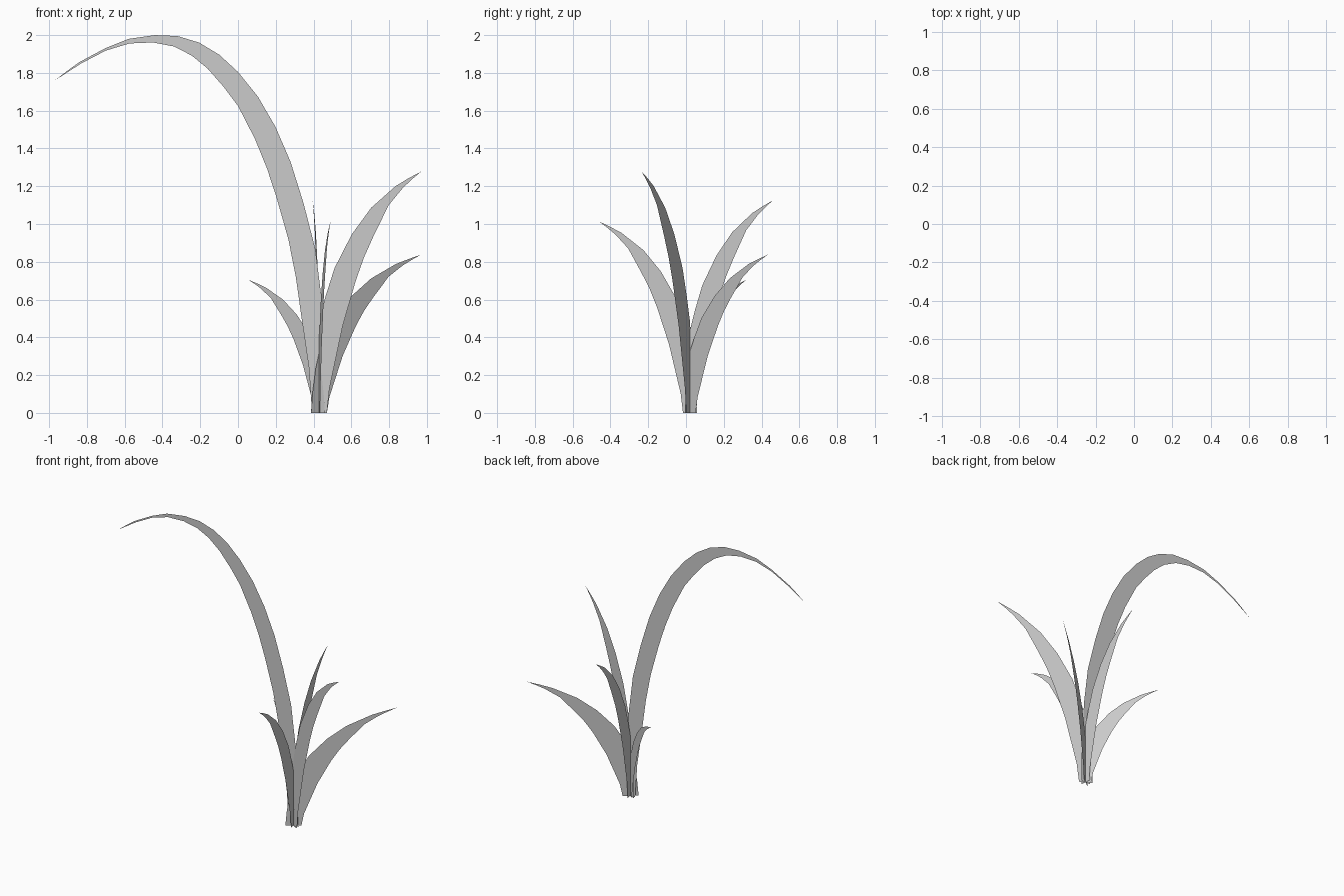
import bpy
from mathutils import Vector

if "Cube" in bpy.data.objects:
    bpy.data.objects.remove(bpy.data.objects["Cube"])

ROOT = Vector((0.43, 0.02, 0.0))


def make_blade(name, tip_x, tip_y, height, upper, lower):
    """Flat upright leaf: edges are given as (fraction of reach, fraction of height)."""
    reach = Vector((tip_x, tip_y, 0)) - ROOT
    up = Vector((0, 0, height))
    rows = list(zip(upper, lower))
    verts = [ROOT + reach * s + up * z for pair in rows for s, z in pair]
    verts.append(ROOT + reach + up * TIP[name])
    n = len(rows)
    faces = [(2 * i, 2 * i + 1, 2 * i + 3, 2 * i + 2) for i in range(n - 1)]
    faces.append((2 * n - 2, 2 * n - 1, 2 * n))
    mesh = bpy.data.meshes.new(name)
    mesh.from_pydata(verts, [], faces)
    mesh.update()
    obj = bpy.data.objects.new(name, mesh)
    bpy.context.collection.objects.link(obj)


# Shared outline of the short leaves
upper = [(-.08, 0), (-.065, .13), (-.035, .28), (0, .385), (.06, .48), (.15, .6),
         (.32, .74), (.51, .85), (.75, .94), (.88, .973)]
lower = [(.075, 0), (.1, .1), (.16, .22), (.23, .36), (.36, .55), (.44, .645),
         (.53, .73), (.68, .86), (.82, .932), (.91, .968)]

short_leaves = {
    "leaf_right_front": (0.97, -0.235, 1.278),
    "leaf_right_back": (0.97, 0.434, 0.838),
    "leaf_left_back": (0.055, 0.32, 0.705),
    "leaf_back": (0.395, 0.46, 1.125),
    "leaf_front": (0.49, -0.46, 1.013),
}
TIP = {name: 1.0 for name in short_leaves}
for name, (x, y, h) in short_leaves.items():
    make_blade(name, x, y, h, upper, lower)

# Long arching leaf, edges read in (x, z)
outer = [(.467, 0), (.461, .3), (.443, .6), (.41, .865), (.347, 1.11), (.278, 1.33),
         (.198, 1.515), (.105, 1.675), (0, 1.805), (-.1, 1.897), (-.205, 1.96),
         (-.32, 1.995), (-.44, 2.0), (-.58, 1.98), (-.70, 1.932), (-.84, 1.857)]
inner = [(.392, 0), (.375, .24), (.34, .48), (.306, .72), (.267, .918), (.204, 1.14),
         (.155, 1.29), (.09, 1.45), (0, 1.625), (-.075, 1.725), (-.16, 1.822),
         (-.245, 1.892), (-.34, 1.94), (-.45, 1.961), (-.574, 1.956), (-.70, 1.918)]
outer.append((-.905, 1.81))
inner.append((-.83, 1.85))


def to_fraction(edge):
    return [((x - ROOT.x) / (-.97 - ROOT.x), z / 2) for x, z in edge]


TIP["long_arching_leaf"] = 1.76 / 2
make_blade("long_arching_leaf", -.97, ROOT.y, 2.0, to_fraction(outer), to_fraction(inner))
